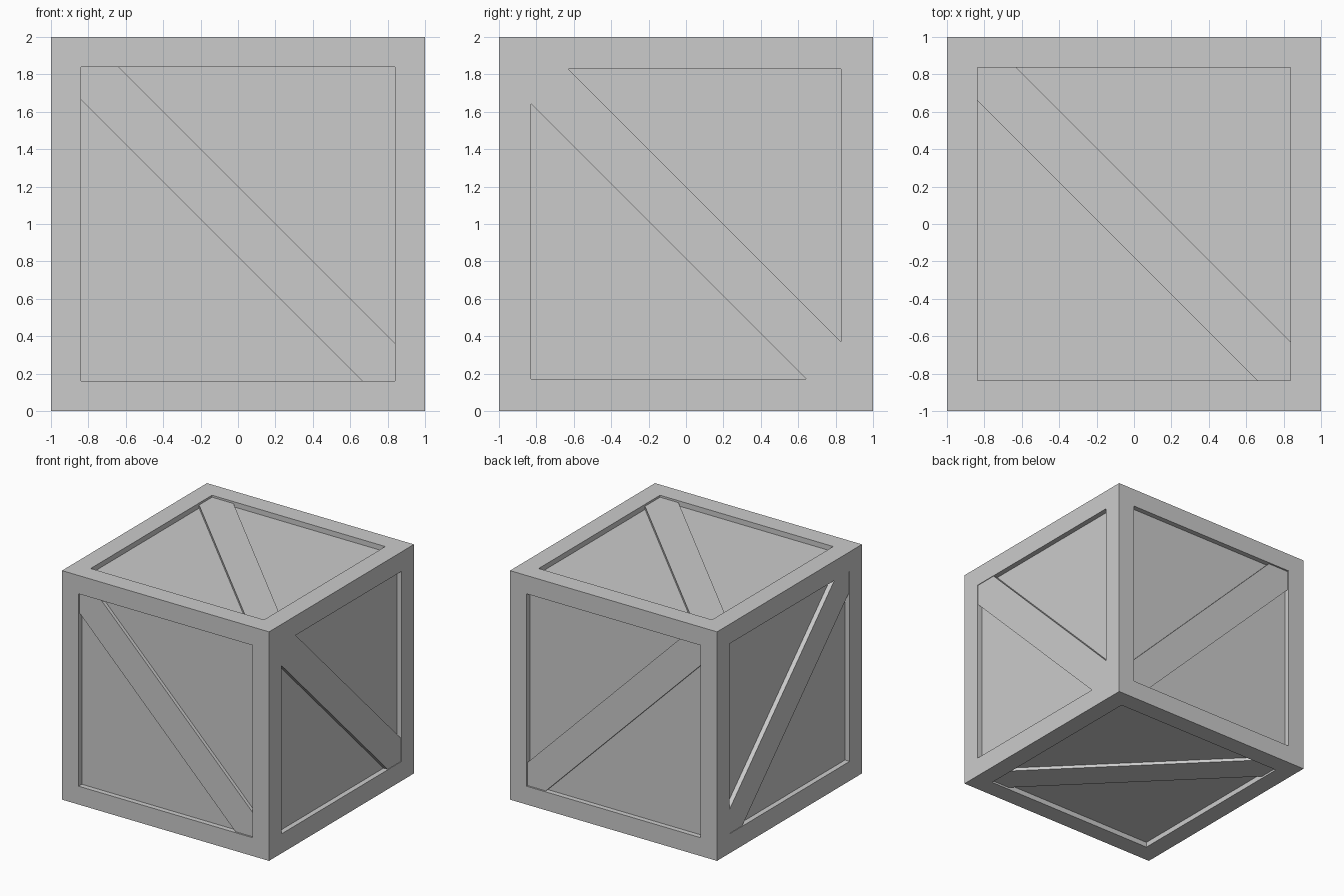
import bpy, bmesh
from mathutils import Vector

if "Cube" in bpy.data.objects:
    bpy.data.objects.remove(bpy.data.objects["Cube"])

PANEL_DEPTH = 0.045
CENTRE = Vector((0, 0, 1))
# per axis: frame border width, plank recess below the frame, plank band edges
SIDES = {
    0: (0.17, 0.005, -0.185, 0.20),
    1: (0.16, 0.015, -0.175, 0.203),
    2: (0.163, 0.017, -0.178, 0.207),
}
NAMES = {(0, 1): "right", (0, -1): "left", (1, 1): "back",
         (1, -1): "front", (2, 1): "top", (2, -1): "bottom"}


def finish(bm, name):
    bmesh.ops.recalc_face_normals(bm, faces=bm.faces)
    mesh = bpy.data.meshes.new(name)
    bm.to_mesh(mesh)
    bm.free()
    obj = bpy.data.objects.new(name, mesh)
    bpy.context.collection.objects.link(obj)
    return obj


# crate body: a cube whose six faces are inset and pushed in as panels
bm = bmesh.new()
bmesh.ops.create_cube(bm, size=2)
bmesh.ops.translate(bm, verts=bm.verts, vec=CENTRE)
bm.normal_update()
for face in list(bm.faces):
    normal = face.normal.copy()
    axis = max(range(3), key=lambda i: abs(normal[i]))
    bmesh.ops.inset_individual(bm, faces=[face], thickness=SIDES[axis][0],
                               use_even_offset=True)
    panel = bmesh.ops.extrude_discrete_faces(bm, faces=[face])["faces"][0]
    bmesh.ops.translate(bm, verts=panel.verts, vec=-normal * PANEL_DEPTH)
finish(bm, "crate_body")


# diagonal plank: a 45 degree band clipped to the square opening
def plank(axis, sign):
    border, recess, lo, hi = SIDES[axis]
    h = 1 - border
    outline = [(-h, h), (-h, lo + h), (lo + h, -h),
               (h, -h), (h, hi - h), (hi - h, h)]
    u_axis, v_axis = [i for i in range(3) if i != axis]
    bm = bmesh.new()
    verts = []
    for u, v in outline:
        p = Vector((0, 0, 0))
        p[axis] = sign * (1 - PANEL_DEPTH)
        p[u_axis], p[v_axis] = u, v
        verts.append(bm.verts.new(p + CENTRE))
    base = bm.faces.new(verts)
    top = bmesh.ops.extrude_face_region(bm, geom=[base], use_keep_orig=True)["geom"]
    rise = Vector((0, 0, 0))
    rise[axis] = sign * (PANEL_DEPTH - recess)
    bmesh.ops.translate(bm, vec=rise,
                        verts=[g for g in top if isinstance(g, bmesh.types.BMVert)])
    finish(bm, NAMES[axis, sign] + "_diagonal_plank")


for axis, sign in NAMES:
    plank(axis, sign)
